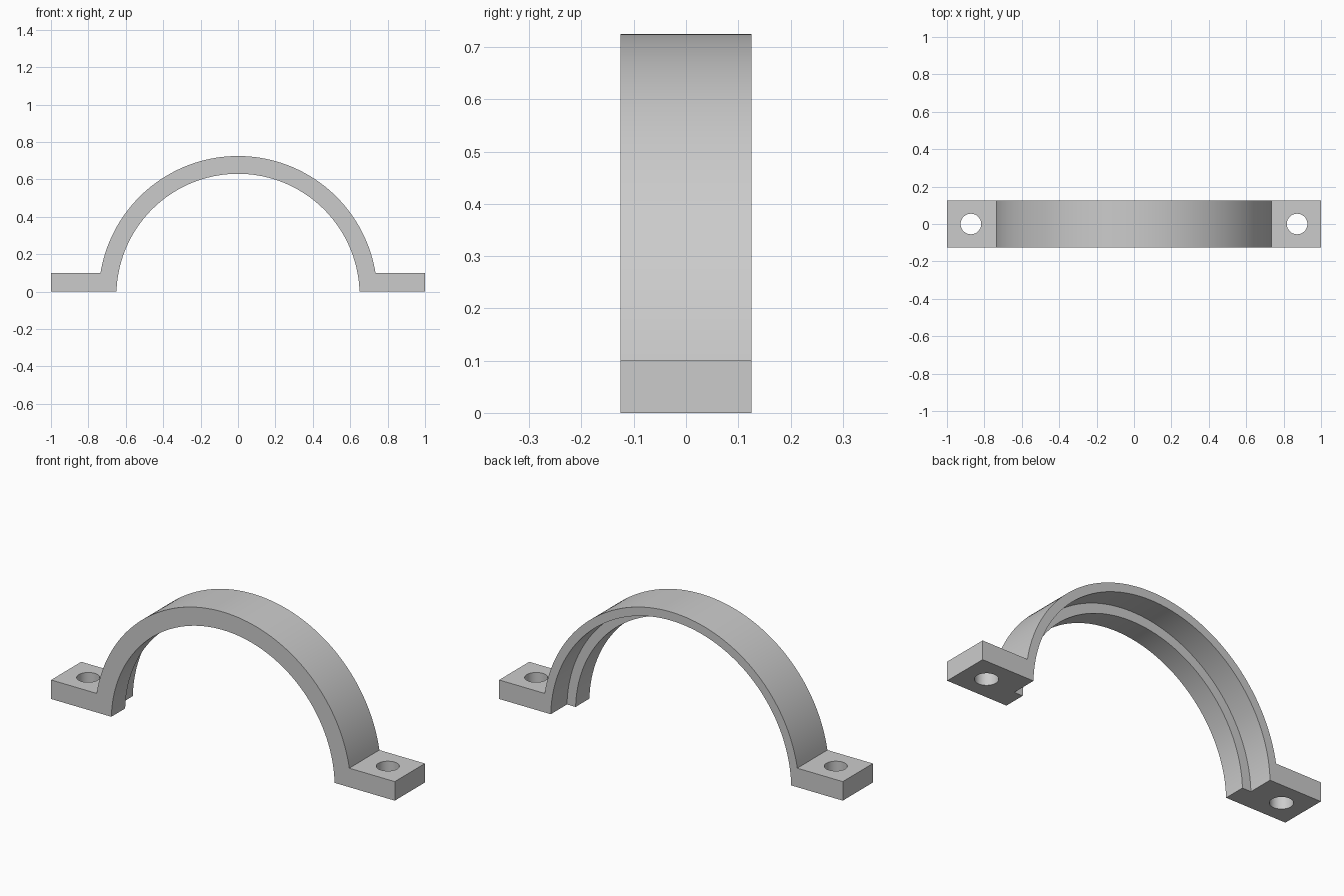
import bpy, bmesh
from math import asin, cos, sin, pi, radians

WIDTH = 0.25          # strap depth along y
FOOT = 0.10           # foot thickness
CENTRE_Z = -0.02      # arc centre, just below the base
R_OUT, R_RIB, R_RECESS = 0.745, 0.65, 0.70
RIB_BACK = -0.01      # y where the inner rib stops
HOLE_X, HOLE_R = 0.872, 0.055

cube = bpy.data.objects.get("Cube")
if cube:
    bpy.data.objects.remove(cube, do_unlink=True)

grey = bpy.data.materials.new("light grey")
grey.use_nodes = True
colour = (0.6, 0.6, 0.6, 1)
grey.diffuse_color = colour
grey.node_tree.nodes["Principled BSDF"].inputs["Base Color"].default_value = colour


def arc(radius, base_z, steps=72):
    """Points of an arch from its right (+x) base to its left base."""
    a = asin((base_z - CENTRE_Z) / radius)
    angles = [a + (pi - 2 * a) * i / steps for i in range(steps + 1)]
    return [(radius * cos(t), CENTRE_Z + radius * sin(t)) for t in angles]


def extrude_profile(name, points, y0, y1):
    """Extrude an x-z outline from y0 to y1."""
    bm = bmesh.new()
    face = bm.faces.new([bm.verts.new((x, y0, z)) for x, z in points])
    result = bmesh.ops.extrude_face_region(bm, geom=[face])
    verts = [g for g in result["geom"] if isinstance(g, bmesh.types.BMVert)]
    bmesh.ops.translate(bm, verts=verts, vec=(0, y1 - y0, 0))
    bmesh.ops.recalc_face_normals(bm, faces=bm.faces)
    mesh = bpy.data.meshes.new(name)
    bm.to_mesh(mesh)
    bm.free()
    mesh.materials.append(grey)
    obj = bpy.data.objects.new(name, mesh)
    bpy.context.collection.objects.link(obj)
    return obj


# Strap: arch with two flat feet
outline = (arc(R_OUT, FOOT) + [(-1, FOOT), (-1, 0)]
           + arc(R_RIB, 0)[::-1] + [(1, 0), (1, FOOT)])
strap = extrude_profile("pipe_strap", outline, -WIDTH / 2, WIDTH / 2)

# Recess behind the inner rib
recess = arc(R_RECESS, CENTRE_Z) + [(-R_RECESS, -0.2), (R_RECESS, -0.2)]
cutters = [extrude_profile("recess_cutter", recess, RIB_BACK, WIDTH)]

# Screw holes
for side in (-1, 1):
    bpy.ops.mesh.primitive_cylinder_add(
        vertices=48, radius=HOLE_R, depth=0.4, location=(side * HOLE_X, 0, FOOT / 2))
    hole = bpy.context.object
    hole.name = "screw_hole_cutter"
    hole.data.materials.append(grey)
    cutters.append(hole)

for cutter in cutters:
    cutter.hide_render = True
    cut = strap.modifiers.new(cutter.name, 'BOOLEAN')
    cut.operation = 'DIFFERENCE'
    cut.solver = 'EXACT'
    cut.object = cutter

# Apply the cuts and remove the cutters
bpy.context.view_layer.update()
evaluated = strap.evaluated_get(bpy.context.evaluated_depsgraph_get())
final_mesh = bpy.data.meshes.new_from_object(evaluated)
strap.modifiers.clear()
strap.data = final_mesh
for cutter in cutters:
    bpy.data.objects.remove(cutter, do_unlink=True)

bpy.ops.object.select_all(action='DESELECT')
strap.select_set(True)
bpy.context.view_layer.objects.active = strap
bpy.ops.object.shade_smooth_by_angle(angle=radians(30))
